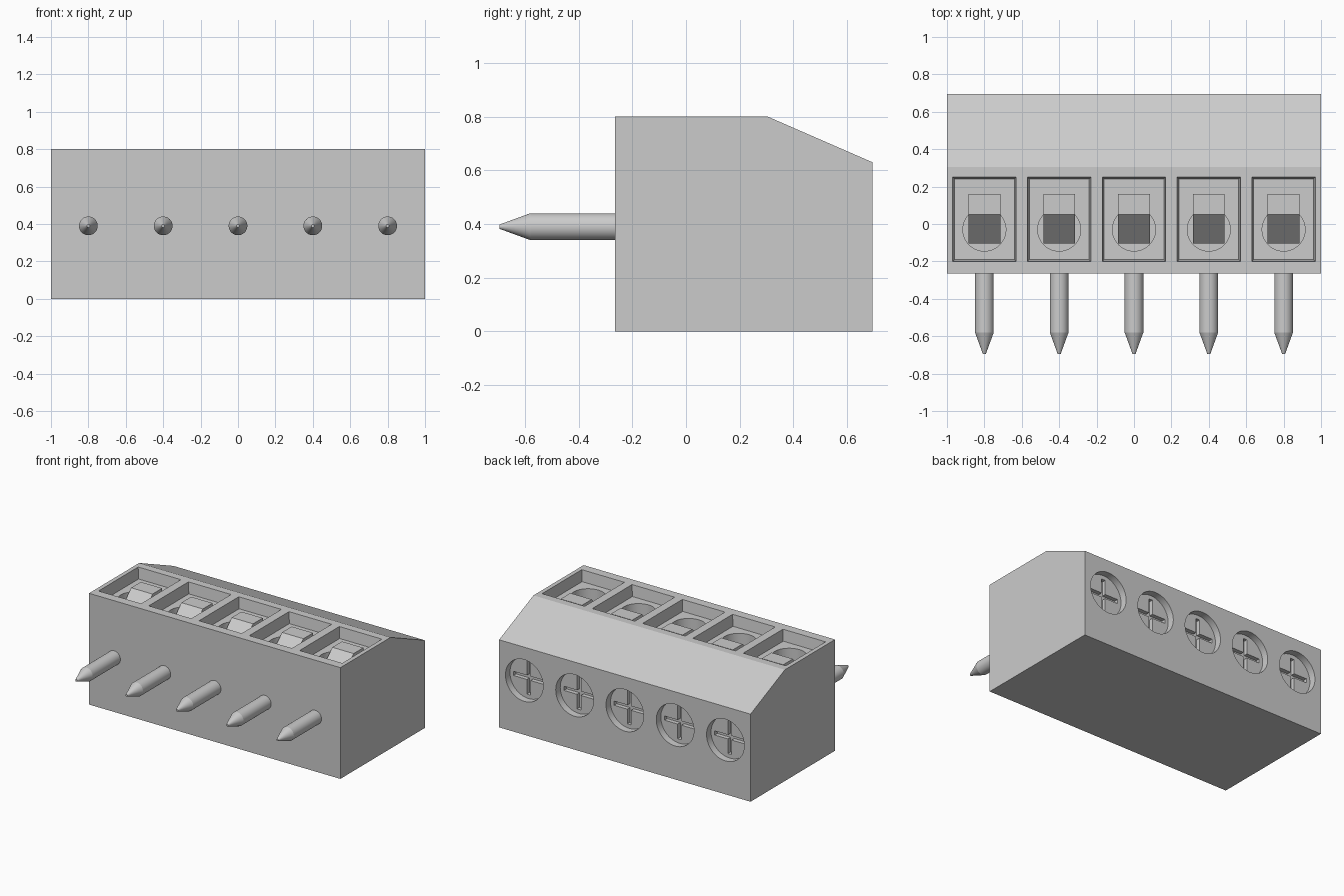
import bpy, bmesh, math
from mathutils import Matrix, Vector

if "Cube" in bpy.data.objects:
    bpy.data.objects.remove(bpy.data.objects["Cube"], do_unlink=True)

grey = bpy.data.materials.new("light_grey")
grey.use_nodes = True
grey.diffuse_color = (0.6, 0.6, 0.6, 1)
grey.node_tree.nodes["Principled BSDF"].inputs["Base Color"].default_value = (0.6, 0.6, 0.6, 1)

POLES = [-0.8, -0.4, 0, 0.4, 0.8]
AXIS_Z = 0.39          # height of pins and screws
BACK = 0.695
FRONT = -0.265
FLOOR = 0.72           # pocket floor height


def finish(name, bm):
    bmesh.ops.recalc_face_normals(bm, faces=bm.faces[:])
    mesh = bpy.data.meshes.new(name)
    bm.to_mesh(mesh)
    bm.free()
    mesh.materials.append(grey)
    ob = bpy.data.objects.new(name, mesh)
    bpy.context.collection.objects.link(ob)
    return ob


def side_prism(bm, profile, x0, x1):
    """Extrude a (y, z) outline along x."""
    face = bm.faces.new([bm.verts.new((x0, y, z)) for y, z in profile])
    ext = bmesh.ops.extrude_face_region(bm, geom=[face])["geom"]
    moved = [v for v in ext if isinstance(v, bmesh.types.BMVert)]
    bmesh.ops.translate(bm, verts=moved, vec=(x1 - x0, 0, 0))


def box(bm, centre, size, taper=0):
    """Box whose bottom is narrowed by taper on every side."""
    verts = bmesh.ops.create_cube(bm, size=1)["verts"]
    for v in verts:
        low = v.co.z < 0
        for i in range(3):
            v.co[i] *= size[i] - (2 * taper if low and i < 2 else 0)
        v.co += Vector(centre)


def cylinder(bm, centre, r1, r2, length, along_y=True):
    turn = Matrix.Rotation(math.pi / 2, 4, 'X') if along_y else Matrix()
    bmesh.ops.create_cone(bm, cap_ends=True, segments=48, radius1=r1, radius2=r2,
                          depth=length, matrix=Matrix.Translation(centre) @ turn)


def repeated(name, build):
    """One mesh holding a copy of the part at every pole."""
    bm = bmesh.new()
    for x in POLES:
        build(bm, x)
    return finish(name, bm)


def cut(target, *cutters):
    for c in cutters:
        c.hide_render = True
        mod = target.modifiers.new("cut", 'BOOLEAN')
        mod.operation = 'DIFFERENCE'
        mod.solver = 'EXACT'
        mod.object = c
    bpy.context.view_layer.objects.active = target
    for mod in list(target.modifiers):
        bpy.ops.object.modifier_apply(modifier=mod.name)
    for c in cutters:
        bpy.data.objects.remove(c, do_unlink=True)


def smooth(ob):
    bpy.ops.object.select_all(action='DESELECT')
    ob.select_set(True)
    bpy.context.view_layer.objects.active = ob
    bpy.ops.object.shade_smooth_by_angle(angle=math.radians(20))


# Housing with sloped back edge
bm = bmesh.new()
side_prism(bm, [(FRONT, 0), (BACK, 0), (BACK, 0.63), (0.305, 0.8), (FRONT, 0.8)], -1, 1)
housing = finish("housing", bm)

# Tapered pockets, round wells and screw holes
cut(housing,
    repeated("pocket_cutter", lambda bm, x: box(
        bm, (x, 0.025, FLOOR + 0.05), (0.344, 0.456, 0.1), 0.012)),
    repeated("well_cutter", lambda bm, x: cylinder(
        bm, (x, -0.03, FLOOR - 0.09), 0.115, 0.115, 0.22, False)),
    repeated("screw_hole_cutter", lambda bm, x: cylinder(
        bm, (x, BACK, AXIS_Z), 0.15, 0.15, 0.2)))
smooth(housing)

# Screw heads with cross slots
HEAD = BACK - 0.05
screws = repeated("screw_heads", lambda bm, x: cylinder(
    bm, (x, HEAD - 0.04, AXIS_Z), 0.149, 0.149, 0.08))
cut(screws,
    repeated("upright_slot_cutter", lambda bm, x: box(
        bm, (x, HEAD, AXIS_Z), (0.03, 0.06, 0.24))),
    repeated("level_slot_cutter", lambda bm, x: box(
        bm, (x, HEAD, AXIS_Z), (0.24, 0.06, 0.03))))
smooth(screws)

# Sloped clamp blocks reaching into the wells
TOP = FLOOR + 0.03
CLAMP = [(0.16, TOP), (0.05, TOP), (-0.105, TOP - 0.155),
         (-0.105, 0.5), (0.16, 0.5)]
repeated("clamp_blocks", lambda bm, x: side_prism(bm, CLAMP, x - 0.085, x + 0.085))


# Pointed pins on the front
def pin(bm, x):
    cylinder(bm, (x, (FRONT - 0.58) / 2 + 0.01, AXIS_Z), 0.05, 0.05, 0.335)
    cylinder(bm, (x, -0.6375, AXIS_Z), 0.05, 0.008, 0.115)


smooth(repeated("pins", pin))
